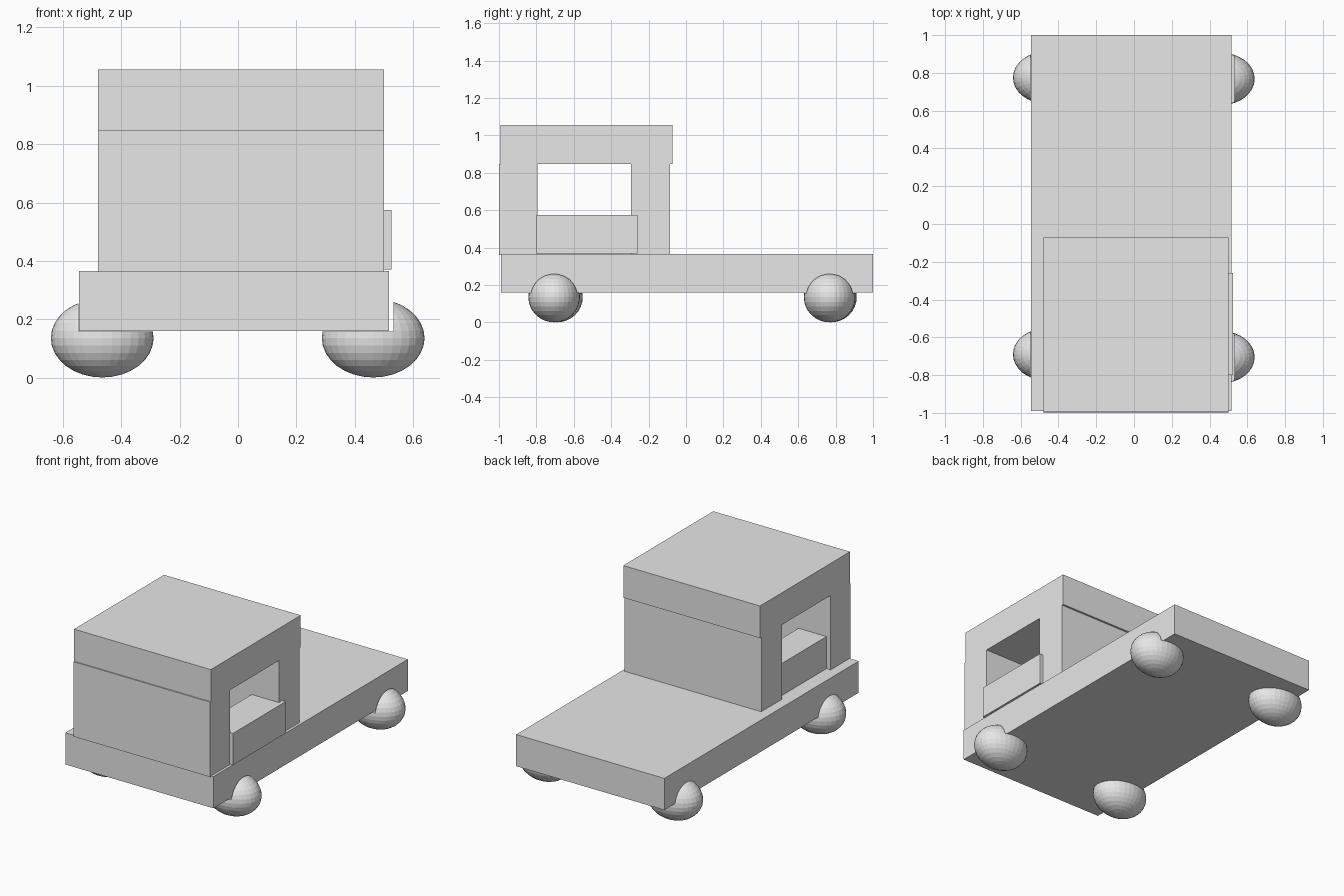
import bpy

default = bpy.data.objects.get("Cube")
if default:
    bpy.data.objects.remove(default, do_unlink=True)

# One plain colour for the whole model
grey = bpy.data.materials.new("light_grey")
grey.use_nodes = True
colour = (0.8, 0.8, 0.8, 1)
grey.diffuse_color = colour
for node in grey.node_tree.nodes:
    if node.type == "BSDF_PRINCIPLED":
        node.inputs["Base Color"].default_value = colour


def box(name, x, y, z):
    """Box given by its (min, max) extent on each axis."""
    spans = (x, y, z)
    bpy.ops.mesh.primitive_cube_add(size=1, location=[(a + b) / 2 for a, b in spans])
    ob = bpy.context.object
    ob.name = name
    ob.scale = [b - a for a, b in spans]
    bpy.ops.object.transform_apply(location=False, rotation=False, scale=True)
    ob.data.materials.append(grey)
    return ob


# Flat bed
box("flat_bed", (-0.545, 0.517), (-0.99, 1.0), (0.16, 0.365))

# Cab: two walls, a roof and a low door on each side
cab_x = (-0.48, 0.50)
box("cab_front_wall", cab_x, (-1.0, -0.795), (0.362, 0.847))
box("cab_back_wall", cab_x, (-0.295, -0.085), (0.362, 0.847))
box("cab_roof", cab_x, (-0.993, -0.072), (0.847, 1.055))
box("left_door", (0.305, 0.525), (-0.80, -0.26), (0.37, 0.575))
box("right_door", (-0.45, -0.25), (-0.80, -0.27), (0.365, 0.573))

# Hidden cutter that clears the bed out of the wheels
cutter = box("wheel_cutter", (-0.547, 0.533), (-1.2, 1.2), (0.158, 0.5))
cutter.hide_render = True
cutter.hide_viewport = True

# Wheels: faceted ellipsoids, notched around the bed
wheels = {
    "front_left_wheel": (0.463, -0.705),
    "front_right_wheel": (-0.465, -0.69),
    "back_left_wheel": (0.463, 0.768),
    "back_right_wheel": (-0.465, 0.775),
}
for name, (x, y) in wheels.items():
    bpy.ops.mesh.primitive_uv_sphere_add(segments=32, ring_count=16, radius=1,
                                         location=(x, y, 0.136))
    wheel = bpy.context.object
    wheel.name = name
    wheel.scale = (0.176, 0.138, 0.135)
    bpy.ops.object.transform_apply(location=False, rotation=False, scale=True)
    wheel.data.materials.append(grey)
    notch = wheel.modifiers.new("bed_notch", "BOOLEAN")
    notch.operation = "DIFFERENCE"
    notch.solver = "EXACT"
    notch.object = cutter
